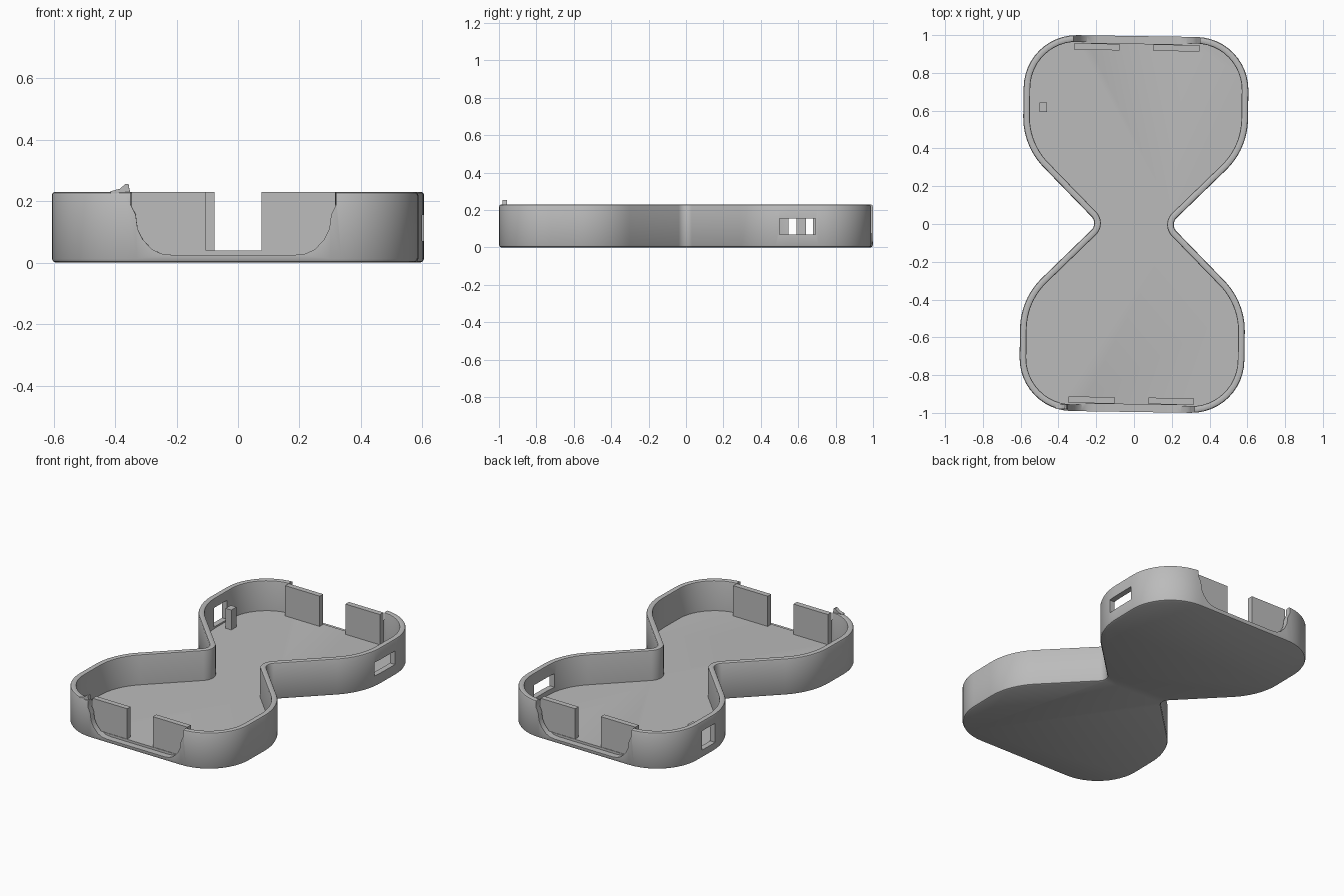
import bpy, bmesh, math
from mathutils import Vector, Matrix

if "Cube" in bpy.data.objects:
    bpy.data.objects.remove(bpy.data.objects["Cube"])

TURN = Matrix.Rotation(-0.015, 4, 'Z')   # the tray sits very slightly turned
HEIGHT, FLOOR, WALL = 0.23, 0.04, 0.035

grey = bpy.data.materials.new("plain_grey")
grey.use_nodes = True
grey.diffuse_color = (0.5, 0.5, 0.5, 1)
grey.node_tree.nodes["Principled BSDF"].inputs["Base Color"].default_value = (0.5, 0.5, 0.5, 1)


def make(name, bm):
    bmesh.ops.recalc_face_normals(bm, faces=bm.faces)
    bm.transform(TURN)
    mesh = bpy.data.meshes.new(name)
    bm.to_mesh(mesh)
    bm.free()
    mesh.materials.append(grey)
    ob = bpy.data.objects.new(name, mesh)
    bpy.context.collection.objects.link(ob)
    return ob


def box(name, x, y, z):
    bm = bmesh.new()
    spans = (x, y, z)
    size = [abs(b - a) for a, b in spans]
    mid = [(a + b) / 2 for a, b in spans]
    bmesh.ops.create_cube(bm, size=1, matrix=Matrix.Translation(mid) @ Matrix.Diagonal((*size, 1)))
    return make(name, bm)


def prism(name, points, y0, y1):
    """Extrude an xz profile along y."""
    bm = bmesh.new()
    face = bm.faces.new([bm.verts.new((x, y0, z)) for x, z in points])
    new = bmesh.ops.extrude_face_region(bm, geom=[face])["geom"]
    bmesh.ops.translate(bm, vec=(0, y1 - y0, 0),
                        verts=[g for g in new if isinstance(g, bmesh.types.BMVert)])
    return make(name, bm)


def fillet(a, b, c, r, n=12):
    """Arc of radius r that rounds corner b."""
    u, v = (a - b).normalized(), (c - b).normalized()
    half = u.angle(v) / 2
    centre = b + (u + v).normalized() * (r / math.sin(half))
    start = b + u * (r / math.tan(half)) - centre
    end = b + v * (r / math.tan(half)) - centre
    sweep = start.angle_signed(end)
    return [centre + Matrix.Rotation(-sweep * i / n, 2) @ start for i in range(n + 1)]


def outline(d):
    """Hourglass outline, moved inward by d."""
    w, end, waist = 0.595 - d, 0.995 - d, 0.19 - d * math.sqrt(2)
    quarter = [((w, w - waist), 0.38 - d), ((w, end), 0.28 - d)]
    right = [((x, -y), r) for (x, y), r in reversed(quarter)] + [((waist, 0), 0.05 + d)] + quarter
    corners = right + [((-x, -y), r) for (x, y), r in right]
    pts = [Vector(p) for p, r in corners]
    ring = []
    for i, (p, r) in enumerate(corners):
        ring += fillet(pts[i - 1], pts[i], pts[(i + 1) % len(pts)], r)
    return ring


# Tray shell: loft the outline around the wall section, with softened edges
section = [(0.012, 0), (0.004, 0.004), (0, 0.012), (0, HEIGHT - 0.01), (0.003, HEIGHT - 0.003),
           (0.01, HEIGHT), (WALL - 0.008, HEIGHT), (WALL - 0.002, HEIGHT - 0.003),
           (WALL, HEIGHT - 0.01), (WALL, FLOOR)]
bm = bmesh.new()
rings = [[bm.verts.new((p.x, p.y, z)) for p in outline(d)] for d, z in section]
for lo, hi in zip(rings, rings[1:]):
    for i in range(len(lo)):
        bm.faces.new((lo[i - 1], lo[i], hi[i], hi[i - 1]))
bm.faces.new(rings[0])
bm.faces.new(rings[-1])
tray = make("tray_shell", bm)

# Cutters: end openings with curved sides, and the two side windows
side = [(0.335, 0.3), (0.335, 0.19), (0.318, 0.155), (0.312, 0.11),
        (0.295, 0.075), (0.265, 0.043), (0.235, 0.029), (0.2, 0.025)]
opening = side + [(-x, z) for x, z in reversed(side)]
cutters = [prism("front_opening_cutter", opening, -1.1, -0.955),
           prism("back_opening_cutter", opening, 0.955, 1.1),
           box("left_window_cutter", (0.5, 0.7), (0.508, 0.702), (0.07, 0.155)),
           box("right_window_cutter", (-0.7, -0.52), (0.54, 0.67), (0.05, 0.17))]
bpy.context.view_layer.objects.active = tray
for cutter in cutters:
    mod = tray.modifiers.new(cutter.name, 'BOOLEAN')
    mod.operation, mod.solver, mod.object = 'DIFFERENCE', 'EXACT', cutter
    bpy.ops.object.modifier_apply(modifier=mod.name)
    bpy.data.objects.remove(cutter)

bpy.ops.object.select_all(action='DESELECT')
tray.select_set(True)
bpy.ops.object.shade_smooth_by_angle(angle=math.radians(35))

# Retaining panels inside both openings
for end, y in (("front", (-0.952, -0.918)), ("back", (0.918, 0.952))):
    for hand, s in (("left", 1), ("right", -1)):
        box(f"{end}_{hand}_panel", (s * 0.09, s * 0.332), y, (FLOOR - 0.01, HEIGHT))

# Small post beside the right window
box("window_post", (-0.51, -0.47), (0.585, 0.635), (FLOOR - 0.01, 0.165))

# Little raised tip on the rim beside the front opening
prism("rim_tip", [(-0.4, 0.225), (-0.4, 0.232), (-0.37, 0.24), (-0.352, 0.255),
                  (-0.342, 0.255), (-0.336, 0.225)], -0.985, -0.962)
